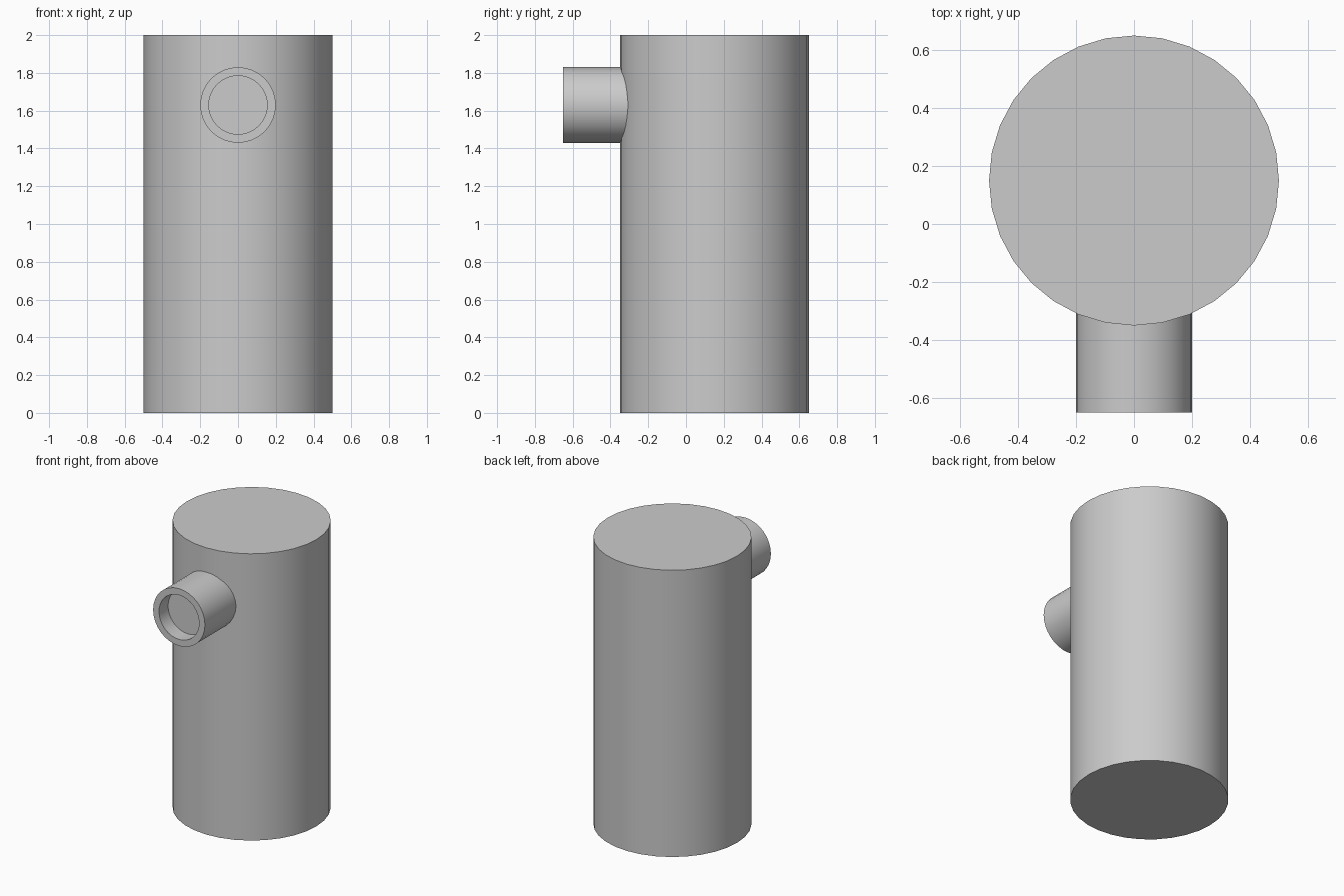
import bpy, bmesh, math

if "Cube" in bpy.data.objects:
    bpy.data.objects.remove(bpy.data.objects["Cube"])

SIDES = 32


def cylinder(name, radius, length, location, rotation=(0, 0, 0)):
    bpy.ops.mesh.primitive_cylinder_add(vertices=SIDES, radius=radius, depth=length,
                                        location=location, rotation=rotation)
    obj = bpy.context.object
    obj.name = name
    bpy.ops.object.transform_apply(location=False, rotation=True, scale=True)
    return obj


def smooth(obj):
    bpy.ops.object.select_all(action='DESELECT')
    obj.select_set(True)
    bpy.context.view_layer.objects.active = obj
    bpy.ops.object.shade_smooth_by_angle(angle=math.radians(30))


# Upright main body
body = cylinder("body", 0.5, 2.0, (0, 0.15, 1.0))
smooth(body)

# Side spout: front at y = -0.65, back end buried in the body
front_y, back_y = -0.65, -0.15
spout = cylinder("spout", 0.2, back_y - front_y, (0, (front_y + back_y) / 2, 1.63),
                 (math.radians(90), 0, 0))

# Shallow recess in the spout mouth
bm = bmesh.new()
bm.from_mesh(spout.data)
bm.normal_update()
mouth = min(bm.faces, key=lambda f: f.calc_center_median().y)
bmesh.ops.inset_region(bm, faces=[mouth], thickness=0.045, use_even_offset=True)
recess = bmesh.ops.extrude_discrete_faces(bm, faces=[mouth])["faces"][0]
bmesh.ops.translate(bm, verts=recess.verts, vec=(0, 0.1, 0))
bmesh.ops.recalc_face_normals(bm, faces=bm.faces)
bm.to_mesh(spout.data)
bm.free()
smooth(spout)
